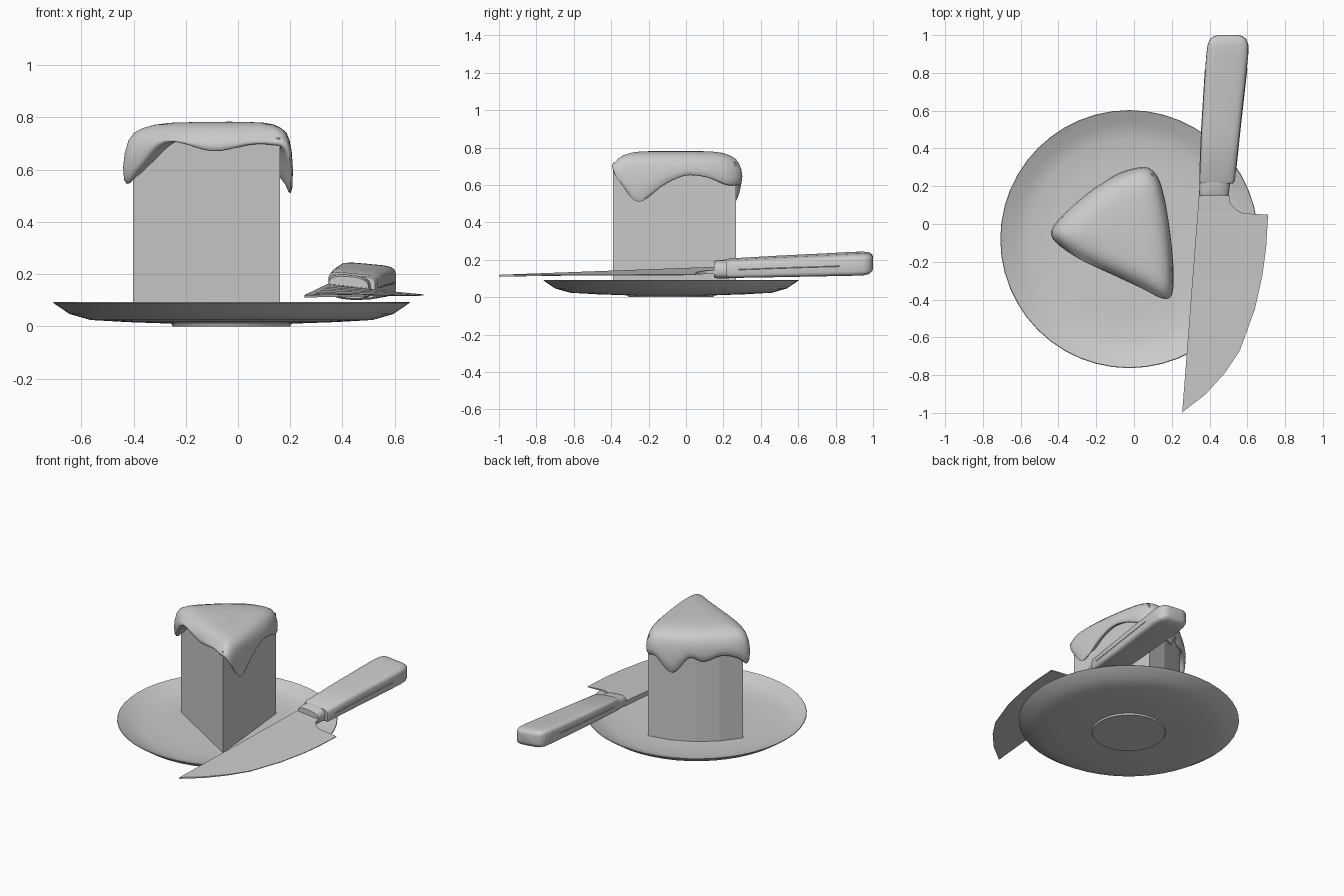
import bpy, bmesh, math
from mathutils import Vector

if "Cube" in bpy.data.objects:
    bpy.data.objects.remove(bpy.data.objects["Cube"])


def make(name, rings, smooth=None, cap_start=True, cap_end=True, loop=True):
    """Skin a list of equal-length rings into one mesh object."""
    bm = bmesh.new()
    vs = [[bm.verts.new(p) for p in r] for r in rings]
    n = len(rings[0])
    for a, b in zip(vs, vs[1:]):
        for i in range(n if loop else n - 1):
            j = (i + 1) % n
            bm.faces.new((a[i], a[j], b[j], b[i]))
    if cap_start:
        bm.faces.new(vs[0][::-1])
    if cap_end:
        bm.faces.new(vs[-1])
    bmesh.ops.remove_doubles(bm, verts=bm.verts, dist=0.0002)
    bmesh.ops.recalc_face_normals(bm, faces=bm.faces)
    me = bpy.data.meshes.new(name)
    bm.to_mesh(me)
    bm.free()
    ob = bpy.data.objects.new(name, me)
    bpy.context.collection.objects.link(ob)
    if smooth:
        bpy.ops.object.select_all(action='DESELECT')
        ob.select_set(True)
        bpy.context.view_layer.objects.active = ob
        bpy.ops.object.shade_smooth_by_angle(angle=math.radians(smooth))
    return ob


def circle(cx, cy, r, z, n):
    return [(cx + r * math.cos(2 * math.pi * i / n),
             cy + r * math.sin(2 * math.pi * i / n), z) for i in range(n)]


# Plate: lathed profile from foot, up the outside, over the rim, to the centre
profile = [(.225, 0), (.23, .01), (.4, .016), (.54, .024), (.62, .047), (.683, .09),
           (.68, .093), (.672, .09), (.61, .056), (.53, .037), (.4, .032), (.2, .03)]
make("plate", [circle(-.025, -.08, r, z, 48) for r, z in profile], 35)

# Cake slice: wedge with a faceted outer arc
tip = Vector((.16, -.39))
wedge = [tip] + [tip + .66 * Vector((math.cos(a), math.sin(a)))
                 for a in (math.radians(95.2 + 53.2 * i / 4) for i in range(5))]
make("cake_slice", [[(p.x, p.y, z) for p in wedge] for z in (.028, .72)])

# Icing: closed smooth outline whose z is the dripping lower edge
edge = [(-.44, -.05, .545), (-.40, -.11, .60), (-.28, -.19, .705), (-.10, -.275, .67),
        (.05, -.345, .695), (.13, -.387, .695), (.18, -.395, .68), (.205, -.36, .61),
        (.21, -.26, .51), (.20, -.12, .60), (.185, 0, .65), (.165, .12, .64),
        (.135, .23, .60), (.09, .29, .60), (.03, .30, .60), (-.08, .27, .505),
        (-.17, .215, .61), (-.25, .16, .585), (-.34, .08, .62), (-.41, .01, .595)]


def closed_spline(pts, steps):
    pts = [Vector(p) for p in pts]
    out = []
    for i in range(len(pts)):
        a, b, c, d = (pts[(i + k) % len(pts)] for k in (-1, 0, 1, 2))
        for s in range(steps):
            t = s / steps
            out.append(b + (c - a) * (t / 2) + (2 * a - 5 * b + 4 * c - d) * (t * t / 2)
                       + (3 * b - a - 3 * c + d) * (t ** 3 / 2))
    return out


outline = closed_spline(edge, 5)
mid = Vector((-.03, -.06))


def icing_ring(scale, z=None, drop=None):
    ring = []
    for p in outline:
        q = mid + (p.xy - mid) * scale
        h = z if drop is None else .725 + (p.z - .725) * drop
        ring.append((q.x, q.y, h))
    return ring


icing = [icing_ring(s, z) for s, z in ((.02, .783), (.3, .782), (.55, .779), (.7, .772),
                                       (.82, .758), (.9, .74))]
icing += [icing_ring(s, drop=d) for s, d in ((.95, .08), (.985, .35), (1, .65), (.99, .92),
                                             (.965, 1), (.93, .98), (.88, .85), (.78, .7))]
make("icing", icing, 70, cap_end=False)

# Knife blade: ribs from spine to cutting edge, thick at the spine
cutting = [(.262, -.992), (.38, -.9), (.48, -.79), (.56, -.67), (.64, -.45), (.68, -.27),
           (.70, -.12), (.71, .05), (.58, .056), (.54, .075), (.51, .11), (.50, .17)]
ribs = [[(.255, -1, z) for z in (.118, .118, .112, .112)]]
for x, y in cutting:
    t = (y + 1) / 1.17
    sx = .255 + .09 * t
    z = .115 + .03 * t
    half = .005 + .013 * t
    w = (x - sx) / .38
    ez, eh = z - .025 * t * w, max(.002, half * (1 - w))
    ribs.append([(sx, y, z + half), (x, y, ez + eh), (x, y, ez - eh), (sx, y, z - half)])
make("knife_blade", ribs)


# Knife bolster and handle: rounded-box sections along y, rolled slightly
def section(y, x0, x1, z0, z1, n=32, power=.4):
    cx, cz = (x0 + x1) / 2, (z0 + z1) / 2
    ring = []
    for i in range(n):
        a = 2 * math.pi * i / n
        c, s = math.cos(a), math.sin(a)
        dx = math.copysign(abs(c) ** power, c) * (x1 - x0) / 2
        dz = math.copysign(abs(s) ** power, s) * (z1 - z0) / 2
        ring.append((cx + dx, y, cz + dz - .09 * dx))
    return ring


make("knife_bolster", [section(y, *s, power=.7) for y, s in (
    (.15, (.347, .5, .108, .19)), (.165, (.345, .503, .102, .197)),
    (.23, (.348, .51, .102, .2)))], 40)

make("knife_handle", [section(*s) for s in (
    (.215, .35, .525, .112, .195), (.23, .346, .534, .107, .203),
    (.5, .357, .562, .112, .218), (.75, .372, .59, .117, .23),
    (.9, .383, .605, .12, .238), (.95, .39, .605, .122, .239),
    (.98, .402, .594, .128, .236), (.995, .425, .572, .142, .226),
    (1.0, .445, .552, .155, .214))], 40)

# Thin tang strip showing on both long sides of the handle
make("handle_tang", [section(y, x0 - .002, x1 + .002, z - .005, z + .005, n=16)
                     for y, x0, x1, z in ((.28, .348, .539, .156), (.5, .357, .562, .165),
                                          (.82, .377, .598, .176))], 40)
